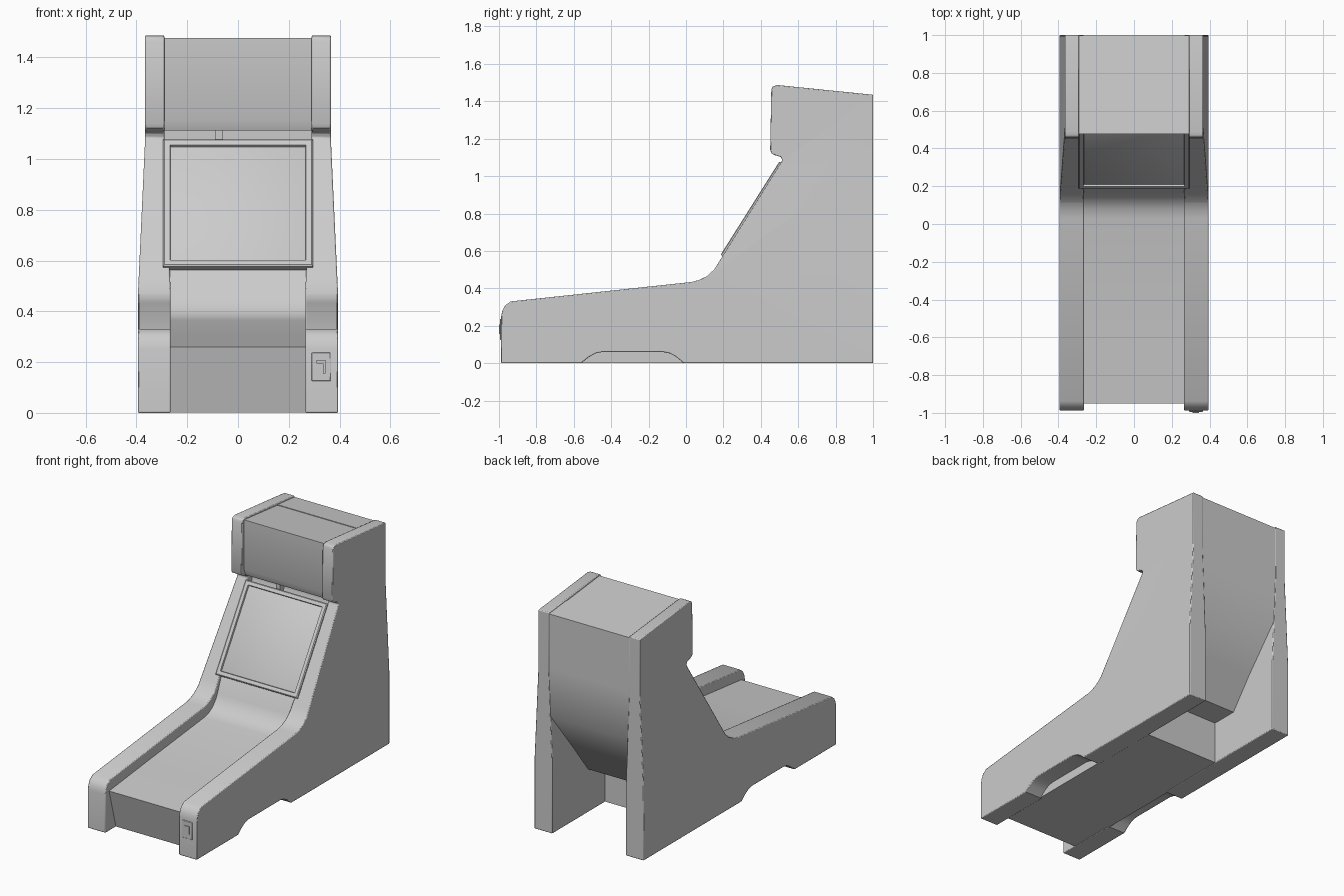
import bpy, bmesh
from math import radians, atan2
from mathutils import Matrix

if "Cube" in bpy.data.objects:
    bpy.data.objects.remove(bpy.data.objects["Cube"])


def ramp(z, low, high):
    """Value that is constant below z=0.47 and above z=1.075, linear between."""
    t = min(max((z - 0.47) / (1.075 - 0.47), 0), 1)
    return low + (high - low) * t


def inner(z):
    return ramp(z, 0.265, 0.29)


def outer(z):
    return ramp(z, 0.394, 0.366)


def finish(name, bm, bevel=0, mirror=False, angle=32):
    bmesh.ops.recalc_face_normals(bm, faces=bm.faces)
    me = bpy.data.meshes.new(name)
    bm.to_mesh(me)
    bm.free()
    ob = bpy.data.objects.new(name, me)
    bpy.context.collection.objects.link(ob)
    bpy.ops.object.select_all(action='DESELECT')
    ob.select_set(True)
    bpy.context.view_layer.objects.active = ob
    bpy.ops.object.shade_smooth_by_angle(angle=radians(angle))
    if bevel:
        b = ob.modifiers.new("Bevel", 'BEVEL')
        b.width, b.segments, b.limit_method = bevel, 2, 'ANGLE'
        b.angle_limit = radians(40)
    if mirror:
        ob.modifiers.new("Mirror", 'MIRROR')
    return ob


def extrude_profile(profile, x0, x1):
    """Side profile (y, z) swept in x; x0 and x1 are functions of height."""
    bm = bmesh.new()
    face = bm.faces.new([bm.verts.new((0, y, z)) for y, z in profile])
    res = bmesh.ops.extrude_face_region(bm, geom=[face])
    for v in res["geom"]:
        if isinstance(v, bmesh.types.BMVert):
            v.co.x = 1
    for z in (0.47, 1.075):
        bmesh.ops.bisect_plane(bm, geom=bm.verts[:] + bm.edges[:] + bm.faces[:],
                               plane_co=(0, 0, z), plane_no=(0, 0, 1))
    for v in bm.verts:
        v.co.x = x1(v.co.z) if v.co.x > 0.5 else x0(v.co.z)
    return bm


def box(name, lo, hi, bevel=0):
    bm = bmesh.new()
    bmesh.ops.create_cube(bm, size=1)
    for v in bm.verts:
        v.co = [l + (c + 0.5) * (h - l) for l, h, c in zip(lo, hi, v.co)]
    return finish(name, bm, bevel)


# Side panels, with a hand-hold notch in the bottom edge
side = [(-0.988, 0), (-0.988, 0.25), (-0.982, 0.28), (-0.968, 0.308), (-0.938, 0.33),
        (0.03, 0.434), (0.07, 0.445), (0.11, 0.464), (0.15, 0.50), (0.172, 0.535),
        (0.195, 0.572), (0.505, 1.068), (0.515, 1.085), (0.507, 1.103), (0.475, 1.112),
        (0.457, 1.122), (0.45, 1.14), (0.456, 1.462), (0.464, 1.48), (0.488, 1.487),
        (1.0, 1.435), (1.0, 0),
        (-0.012, 0), (-0.05, 0.032), (-0.085, 0.052), (-0.125, 0.06),
        (-0.445, 0.06), (-0.485, 0.052), (-0.52, 0.032), (-0.56, 0)]
finish("side_panel", extrude_profile(side, inner, outer), 0.005, True)


def tucked(z):
    return inner(z) + 0.012


def centre(name, profile, angle=32):
    return finish(name, extrude_profile(profile, lambda z: -tucked(z), tucked), 0, False, angle)


# Lane with its raised end and the leaning front plate
centre("lane", [(-0.88, 0.002), (-0.95, 0.26), (-0.54, 0.305), (0.03, 0.365), (0.08, 0.378),
                (0.12, 0.403), (0.155, 0.445), (0.205, 0.55), (0.24, 0.605),
                (0.455, 0.605), (0.455, 0.002)])

# Marquee box between the side panels
centre("header", [(0.476, 1.155), (0.476, 1.477), (0.82, 1.441), (0.82, 1.112), (0.492, 1.112)])

# Rear cover, sloping in under the back
centre("rear_cover", [(0.455, 0.28), (0.63, 0.28), (1 - 0.002, 0.76), (0.998, 1.427),
                      (0.82, 1.445), (0.82, 1.13), (0.56, 1.13), (0.56, 1.06), (0.455, 0.9)], 40)

# Sloping monitor: frame with recessed screen
bm = bmesh.new()
bmesh.ops.create_cube(bm, size=1)
bmesh.ops.scale(bm, vec=(0.59, 0.59, 0.03), verts=bm.verts)
bm.faces.ensure_lookup_table()
screen = max(bm.faces, key=lambda f: f.calc_center_median().z)
for thick, depth in ((0.008, 0.004), (0.030, 0), (0.004, -0.010), (0.006, 0.002)):
    bmesh.ops.inset_region(bm, faces=[screen], thickness=thick, depth=depth)
bmesh.ops.translate(bm, vec=(0, 0, -0.017), verts=bm.verts)
slope = Matrix.Rotation(atan2(0.5, 0.315), 4, 'X')
bmesh.ops.transform(bm, matrix=Matrix.Translation((0, 0.344, 0.828)) @ slope, verts=bm.verts)
finish("monitor", bm)

# Small bracket in the gap above the monitor
box("monitor_bracket", (-0.09, 0.52, 1.04), (-0.06, 0.57, 1.12))

# Coin plate with slot on the right front post
box("coin_plate", (0.29, -0.994, 0.125), (0.365, -0.98, 0.237), 0.003)
box("coin_slot_rim", (0.31, -1.0, 0.195), (0.345, -0.99, 0.208))
box("coin_slot", (0.335, -1.0, 0.155), (0.345, -0.99, 0.195))
